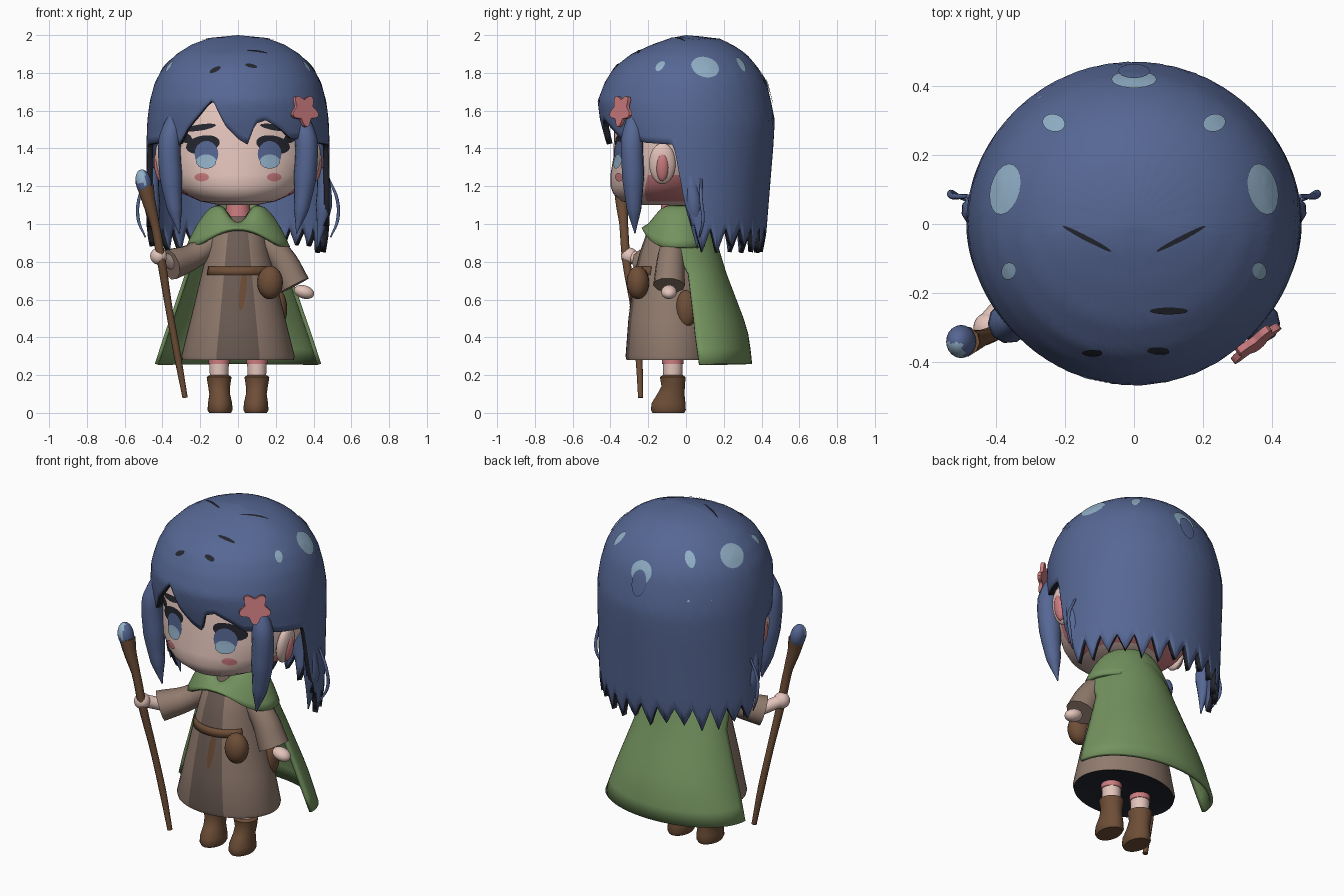
import bpy, bmesh, math
from mathutils import Vector, Matrix
from mathutils.bvhtree import BVHTree

if "Cube" in bpy.data.objects:
    bpy.data.objects.remove(bpy.data.objects["Cube"])

COLOURS = dict(hair_blue="566794", light_blue="92b0c8", skin="e3c4bb", pink="cc7c80", cape_green="74935f",
               dress_brown="907a6d", panel_brown="6c5c54", leather_brown="6e4e37", dark="24262f")
MATS = {}
for key, h in COLOURS.items():
    m = bpy.data.materials.new(key)
    rgb = [int(h[i:i + 2], 16) / 255 for i in (0, 2, 4)]
    m.diffuse_color = [((c + .055) / 1.055) ** 2.4 if c > .04 else c / 12.92 for c in rgb] + [1]
    m.use_nodes = True
    m.node_tree.nodes["Principled BSDF"].inputs["Base Color"].default_value = m.diffuse_color
    MATS[key] = m


def interp(x, rows):
    """Piecewise linear lookup in rows of (x, values...)."""
    if x <= rows[0][0]:
        return rows[0][1:]
    for a, b in zip(rows, rows[1:]):
        if x <= b[0]:
            t = (x - a[0]) / (b[0] - a[0])
            return [p + (q - p) * t for p, q in zip(a[1:], b[1:])]
    return rows[-1][1:]


def finish(name, mat, bm, angle=45):
    me = bpy.data.meshes.new(name)
    bm.to_mesh(me)
    bm.free()
    ob = bpy.data.objects.new(name, me)
    bpy.context.collection.objects.link(ob)
    for k in mat.split():
        me.materials.append(MATS[k])
    smooth(ob, angle)
    return ob


def smooth(ob, angle=45):
    bpy.ops.object.select_all(action='DESELECT')
    ob.select_set(True)
    bpy.context.view_layer.objects.active = ob
    bpy.ops.object.shade_smooth_by_angle(angle=math.radians(angle))


def sheet(name, mat, f, us, vs, wrap=False, caps=False, thick=0):
    """Grid surface f(u, v); u runs counter-clockwise, v runs downward."""
    bm = bmesh.new()
    g = [[bm.verts.new(f(u, v)) for u in us] for v in vs]
    n = len(us)
    for j in range(len(vs) - 1):
        for i in range(n if wrap else n - 1):
            k = (i + 1) % n
            bm.faces.new((g[j][i], g[j + 1][i], g[j + 1][k], g[j][k]))
    if caps:
        bm.faces.new(g[0])
        bm.faces.new(g[-1][::-1])
    bmesh.ops.remove_doubles(bm, verts=bm.verts, dist=1e-5)
    ob = finish(name, mat, bm)
    if thick:
        mod = ob.modifiers.new("thickness", 'SOLIDIFY')
        mod.thickness, mod.offset = thick, -1
        mod.material_offset_rim = len(mat.split()) - 1
    return ob


def loft(name, mat, rings, n=32, caps=True):
    """Stack of ellipses (z, cx, cy, rx, ry), top first."""
    def f(a, j):
        z, cx, cy, rx, ry = rings[j]
        return cx + rx * math.sin(a), cy - ry * math.cos(a), z
    return sheet(name, mat, f, [2 * math.pi * i / n for i in range(n)], range(len(rings)), True, caps)


def ball(name, mat, c, r, rot=0):
    bm = bmesh.new()
    bmesh.ops.create_uvsphere(bm, u_segments=20, v_segments=12, radius=1)
    bm.transform(Matrix.Translation(c) @ Matrix.Rotation(rot, 4, 'Y') @ Matrix.Diagonal((*r, 1)))
    return finish(name, mat, bm, 60)


def tube(name, mat, pts):
    """Smooth tapered tube through (x, y, z, radius)."""
    cu = bpy.data.curves.new(name, 'CURVE')
    cu.dimensions, cu.bevel_depth, cu.bevel_resolution = '3D', 1, 3
    cu.use_fill_caps, cu.resolution_u = True, 5
    sp = cu.splines.new('BEZIER')
    sp.bezier_points.add(len(pts) - 1)
    for p, q in zip(sp.bezier_points, pts):
        p.co, p.radius = q[:3], q[3]
        p.handle_left_type = p.handle_right_type = 'AUTO'
    ob = bpy.data.objects.new(name, cu)
    bpy.context.collection.objects.link(ob)
    cu.materials.append(MATS[mat])
    bpy.ops.object.select_all(action='DESELECT')
    ob.select_set(True)
    bpy.context.view_layer.objects.active = ob
    bpy.ops.object.convert(target='MESH')
    smooth(bpy.context.view_layer.objects.active, 60)


def decal(name, mat, target, view, cx, cy, rx, ry, rot=0, lift=.004):
    """Elliptic painted patch projected onto target from the front or the top."""
    me = target.data
    tree = BVHTree.FromPolygons([v.co for v in me.vertices], [p.vertices for p in me.polygons])
    d = Vector((0, 1, 0)) if view == 'front' else Vector((0, 0, -1))

    def f(a, s):
        u, v = s * rx * math.cos(a), s * ry * math.sin(a)
        u, v = cx + u * math.cos(rot) - v * math.sin(rot), cy + u * math.sin(rot) + v * math.cos(rot)
        o = Vector((u, -.6, v)) if view == 'front' else Vector((u, v, 2.1))
        hit, nor = tree.ray_cast(o, d)[:2]
        if hit is None:
            hit, nor = tree.find_nearest(o)[:2]
        return hit + nor * (lift if nor.dot(d) < 0 else -lift)
    sheet(name, mat, f, [2 * math.pi * i / 18 for i in range(18)], (0, .35, .7, 1), True)


# Head with rosy jaw sides and ears
head = loft("head", "skin pink", [(1.85, 0, 0, .2, .2), (1.7, 0, 0, .38, .33), (1.5, 0, -.015, .42, .365),
                                  (1.35, 0, -.04, .41, .345), (1.26, 0, -.08, .375, .32), (1.2, 0, -.1, .335, .3),
                                  (1.16, 0, -.115, .29, .27), (1.12, 0, -.125, .2, .215), (1.1, 0, -.12, .1, .12)], 48)
for p in head.data.polygons:
    p.material_index = int(p.center.z < 1.27 and p.center.y > -.2 and p.normal.z > -.95)
for s in (-1, 1):
    ball("ear", "skin", (s * .4, -.125, 1.32), (.035, .07, .11), s * .15)
    ball("inner_ear", "pink", (s * .42, -.125, 1.3), (.023, .033, .075), s * .15)
    # Painted face
    decal("eyebrow", "dark", head, 'front', s * .2, 1.51, .085, .016, -s * .15)
    decal("eyelash", "dark", head, 'front', s * .185, 1.42, .09, .048, -s * .2, .003)
    decal("lash_corner", "dark", head, 'front', s * .275, 1.455, .035, .025, s * .5, .003)
    decal("iris", "hair_blue", head, 'front', s * .165, 1.37, .062, .07, 0, .006)
    decal("iris_glow", "light_blue", head, 'front', s * .165, 1.33, .052, .038, 0, .009)
    decal("blush", "pink", head, 'front', s * .19, 1.248, .038, .022)

# Hair shell: dome profile (z, half width, front depth, back depth) cut off at a jagged hem
PROFILE = [(.8, .47, .4, .4), (.95, .485, .4, .425), (1.2, .485, .4, .445), (1.42, .485, .42, .463), (1.55, .48, .455, .47),
           (1.65, .467, .468, .45), (1.75, .44, .43, .425), (1.83, .395, .38, .38), (1.9, .325, .29, .32),
           (1.95, .245, .18, .245), (1.985, .15, .08, .17), (2, 0, 0, 0)]
HEM = [(-180, .98), (-97, .98), (-89, 1.1), (-81, 1.42), (-60, 1.43), (-48, 1.45), (-40, 1.42), (-34, 1.5), (-17, 1.66),
       (-8, 1.52), (0, 1.45), (6, 1.42), (11, 1.53), (18, 1.55), (28, 1.5), (36, 1.45), (48, 1.45), (60, 1.43),
       (81, 1.42), (89, 1.1), (97, .98), (180, .98)]


def hair_point(deg, v):
    hem = interp(deg, HEM)[0]
    if abs(deg) > 92:   # pointed strands of uneven length
        hem -= (.115 + .025 * math.sin(deg * .13)) * (1 - abs((deg % 12) / 6 - 1))
    z = 2 - (2 - hem) * v ** 1.6
    w, fr, bk = interp(z, PROFILE)
    a = math.radians(deg)
    c = math.cos(a)
    return w * math.sin(a), -c * (fr if c > 0 else bk), z


hair = sheet("hair", "hair_blue dark", hair_point, range(-180, 180, 2), [j / 24 for j in range(25)], True, False, .03)
for s in (-1, 1):
    tube("side_lock", "hair_blue", [(s * .325, -.27, 1.6, .03), (s * .36, -.285, 1.45, .06), (s * .355, -.28, 1.25, .06),
                                    (s * .335, -.275, 1.08, .04), (s * .31, -.27, .95, .003)])
    tube("back_lock", "hair_blue", [(s * .45, .02, 1.3, .03), (s * .455, .04, 1.1, .045), (s * .42, .06, .87, .003)])
    tube("loose_strand", "hair_blue", [(s * .48, .08, 1.24, .006), (s * .525, .08, 1.13, .009), (s * .527, .09, 1.02, .009),
                                       (s * .49, .07, .93, .004)])
    # Painted hair highlights and strokes
    for x, y, rx, ry in ((.37, .1, .042, .075), (.23, .29, .033, .025), (.36, -.135, .02, .025)):
        decal("hair_highlight", "light_blue", hair, 'top', s * x, y, rx, ry, s * .25)
    decal("crown_stroke", "dark", hair, 'top', s * .135, -.042, .08, .007, s * .48)
decal("back_highlight", "light_blue", hair, 'top', 0, .415, .065, .025)
decal("back_highlight_cut", "hair_blue", hair, 'top', 0, .435, .045, .02, 0, .008)
for x, y in ((-.27, .362), (-.36, .278)):
    ball("small_highlight", "light_blue", (x * .98, y * .98, 1.63), (.018, .018, .018))
decal("front_stroke", "dark", hair, 'front', -.12, 1.815, .032, .012, .45)
decal("front_stroke", "dark", hair, 'front', .07, 1.835, .032, .01, -.2)
decal("front_stroke", "dark", hair, 'top', .1, -.25, .055, .01)

# Flower hairpin: five-petal solid plate
bm = bmesh.new()
out = [(.073 * (1 + .22 * math.cos(5 * t)), t) for t in (2 * math.pi * i / 40 for i in range(40))]
face = bm.faces.new([bm.verts.new((r * math.sin(t), -r * math.cos(t), 0)) for r, t in out])
top = bmesh.ops.extrude_face_region(bm, geom=[face])['geom']
bmesh.ops.translate(bm, verts=[v for v in top if isinstance(v, bmesh.types.BMVert)], vec=(0, 0, .02))
bmesh.ops.recalc_face_normals(bm, faces=bm.faces)
bm.transform(Matrix.Translation((.345, -.335, 1.6)) @ Vector((.6, -.78, .15)).to_track_quat('Z', 'Y').to_matrix().to_4x4())
finish("flower_hairpin", "pink", bm)

# Neck, dress with darker front panel and dark underside
loft("neck", "pink", [(1.13, 0, -.07, .06, .06), (.98, 0, -.07, .07, .07)])
dress = loft("dress", "dress_brown panel_brown dark",
             [(1.04, 0, -.07, .08, .08), (.95, 0, -.08, .14, .13), (.85, 0, -.08, .165, .165), (.75, 0, -.08, .19, .19),
              (.5, 0, -.085, .25, .22), (.3, 0, -.085, .3, .235), (.28, 0, -.085, .295, .23), (.29, 0, -.085, .27, .205)], 48)
for p in dress.data.polygons:
    if p.normal.z < -.8:
        p.material_index = 2
    elif p.center.y < -.1 and abs(p.center.x) < .36 * interp(p.center.z, [(.28, .3), (.75, .19), (.95, .14)])[0]:
        p.material_index = 1
# Belt across the front only
sheet("belt", "leather_brown", lambda d, z: ((.345 - .2 * z) * math.sin(math.radians(d)),
      -.08 - (.345 - .2 * z) * math.cos(math.radians(d)), z), range(-56, 60, 8), (.775, .73), thick=.008)
decal("hanging_strap", "leather_brown", dress, 'front', .025, .65, .018, .11, -.1, .005)
ball("front_pouch", "leather_brown", (.17, -.255, .69), (.068, .06, .088))
ball("hip_pouch", "leather_brown", (.215, 0, .55), (.045, .055, .1))

# Cape sheet hanging at the back (z, half width, edge y, back y) and shoulder collar
CAPE = [(.26, .44, .07, .35), (.4, .395, .05, .335), (.5, .36, .04, .305), (.75, .275, .01, .21), (.92, .245, -.1, .16),
        (1.06, .14, -.12, .09)]


def cape_point(deg, z):
    w, edge, back = interp(z, CAPE)
    a = math.radians(deg)
    return w * math.sin(a), edge - (back - edge) * math.cos(a), z


def collar_point(deg, v):
    a = math.radians(deg)
    c = math.cos(a)
    front = max(0, c)
    r = .11 + .165 * v ** .8
    z0, z1 = 1.1 - .09 * front ** 6, .88 + .1 * front ** 4
    return r * math.sin(a), -.045 - (.1 + .09 * v ** .6) * c, z0 + (z1 - z0) * v ** 1.4


sheet("cape", "cape_green", cape_point, range(90, 271, 6), [1.06 - .08 * i for i in range(11)], thick=.02)
sheet("collar", "cape_green", collar_point, range(-180, 180, 6), [i / 8 for i in range(9)], True, thick=.02)

# Arms
tube("staff_sleeve", "dress_brown", [(-.1, -.06, .93, .06), (-.24, -.13, .83, .068), (-.36, -.215, .785, .085)])
tube("free_sleeve", "dress_brown", [(.1, -.06, .93, .06), (.22, -.08, .83, .072), (.3, -.09, .675, .085)])
tube("staff_forearm", "skin", [(-.34, -.2, .79, .035), (-.42, -.29, .83, .035)])
ball("staff_hand", "skin", (-.42, -.3, .83), (.045, .045, .045))
ball("free_hand", "skin", (.35, -.09, .64), (.055, .042, .035), .3)

# Staff with gem
tube("staff", "leather_brown", [(-.28, -.24, .08, .014), (-.32, -.25, .3, .019), (-.365, -.275, .55, .019),
                                (-.405, -.315, .8, .023), (-.44, -.33, 1.0, .024), (-.475, -.34, 1.13, .036),
                                (-.49, -.34, 1.2, .045)])
gem = ball("staff_gem", "hair_blue light_blue", (-.5, -.34, 1.22), (.042, .048, .07), -.2)
for p in gem.data.polygons:
    if p.normal.y < -.1 and p.normal.x < .4 and p.normal.z > -.1:
        p.material_index = 1

# Legs and boots
for s in (-1, 1):
    x = s * .1
    loft("stocking", "pink", [(.5, x, -.07, .056, .056), (.26, x, -.07, .056, .056)])
    loft("leg", "skin", [(.27, x, -.07, .052, .052), (.17, x, -.07, .048, .05)])
    loft("boot", "leather_brown", [(.2, x, -.07, .05, .052), (.19, x, -.07, .066, .068), (.14, x, -.068, .058, .062),
                                   (.1, x * .97, -.08, .055, .072), (.05, x * .95, -.093, .064, .09),
                                   (.015, x * .95, -.093, .066, .092), (0, x * .95, -.093, .058, .084)])
